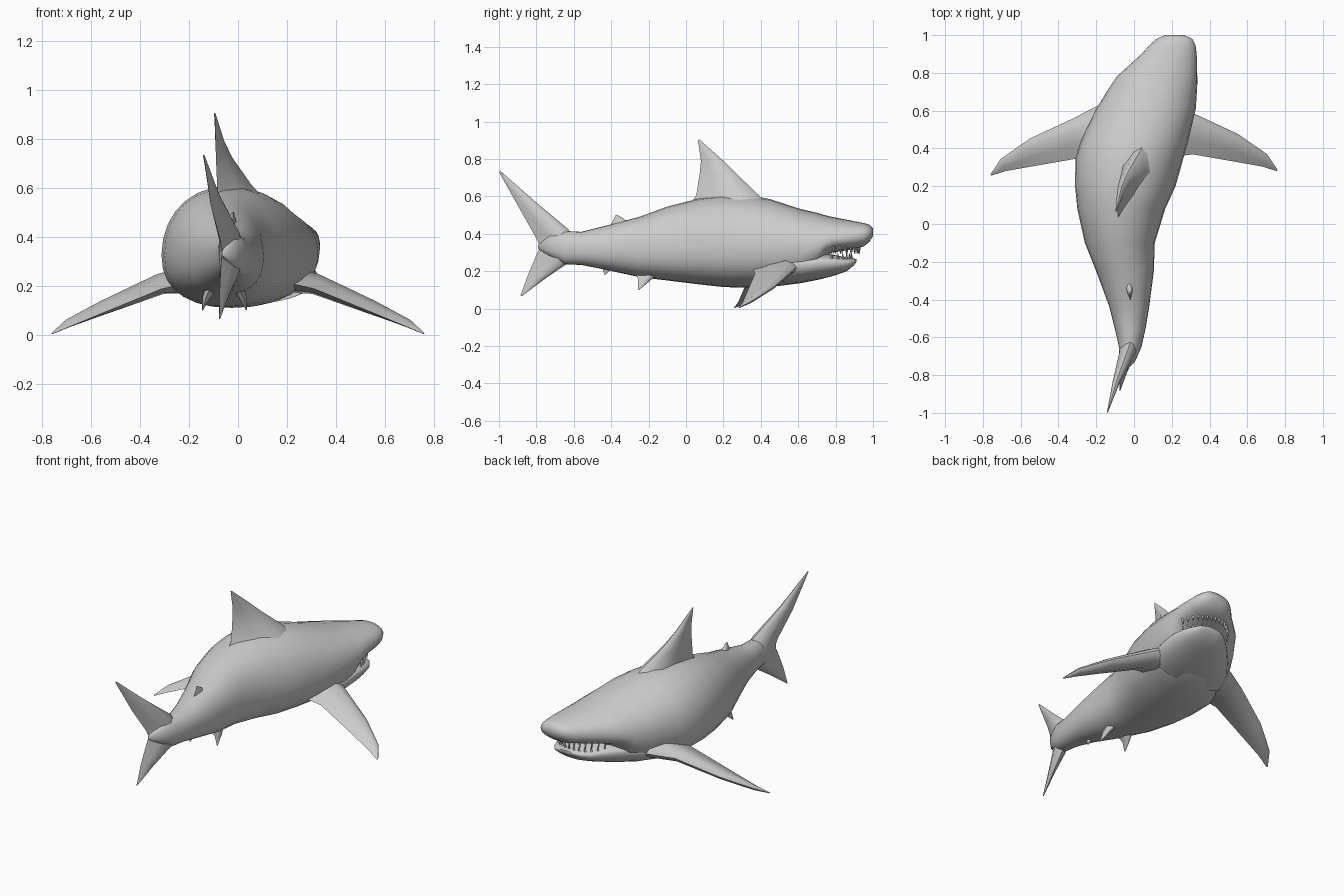
import bpy, bmesh, math
from mathutils import Vector


def skin(name, rings):
    """Skin a series of equal closed rings into one capped, smooth object."""
    bm = bmesh.new()
    loops = [[bm.verts.new(p) for p in ring] for ring in rings]
    n = len(loops[0])
    for a, b in zip(loops, loops[1:]):
        for i in range(n):
            j = (i + 1) % n
            bm.faces.new((a[i], a[j], b[j], b[i]))
    bm.faces.new(loops[0])
    bm.faces.new(loops[-1])
    bmesh.ops.recalc_face_normals(bm, faces=bm.faces)
    return finish(name, bm)


def finish(name, bm):
    mesh = bpy.data.meshes.new(name)
    bm.to_mesh(mesh)
    bm.free()
    ob = bpy.data.objects.new(name, mesh)
    bpy.context.collection.objects.link(ob)
    bpy.ops.object.select_all(action='DESELECT')
    ob.select_set(True)
    bpy.context.view_layer.objects.active = ob
    bpy.ops.object.shade_smooth_by_angle(angle=math.radians(50))
    return ob


def section(y, xl, xr, zb, zm, zt, n=28):
    """Rounded cross-section: elliptical back, flatter belly."""
    pts = []
    for i in range(n):
        a = 2 * math.pi * i / n
        c, s = math.cos(a), math.sin(a)
        e = 0.96 if s > 0 else 0.86
        x = (xl + xr) / 2 + (xr - xl) / 2 * math.copysign(abs(c) ** e, c)
        z = zm + (zt - zm if s > 0 else zm - zb) * math.copysign(abs(s) ** e, s)
        pts.append((x, y, z))
    return pts


PROFILE = [(0, 0), (.07, .5), (.3, 1), (.65, .6), (1, 0), (.65, -.6), (.3, -1), (.07, -.5)]


def fin(name, stations):
    """Fin from (leading point, trailing point, thickness) stations."""
    st = [(Vector(a), Vector(b), t) for a, b, t in stations]
    span = (st[-1][0] + st[-1][1]) - (st[0][0] + st[0][1])
    nrm = (st[0][1] - st[0][0]).cross(span).normalized()
    return skin(name, [[a.lerp(b, u) + nrm * (w * t / 2) for u, w in PROFILE]
                       for a, b, t in st])


# Body with upper head: y, left x, right x, bottom z, widest z, top z
body = [
    (-.79, -.065, -.055, .32, .33, .34), (-.73, -.075, .005, .28, .33, .39),
    (-.65, -.08, .04, .237, .325, .415), (-.56, -.10, .06, .233, .32, .41),
    (-.44, -.13, .08, .21, .32, .44), (-.25, -.20, .105, .168, .32, .49),
    (-.10, -.26, .11, .15, .32, .545), (.08, -.30, .165, .128, .325, .59),
    (.20, -.312, .22, .115, .325, .605), (.35, -.31, .262, .11, .325, .603),
    (.45, -.278, .29, .115, .33, .585), (.61, -.20, .327, .135, .335, .533),
    (.70, -.145, .333, .20, .34, .512), (.74, -.118, .335, .275, .355, .50),
    (.78, -.092, .335, .298, .37, .49), (.90, .04, .332, .318, .385, .467),
    (.95, .085, .325, .332, .392, .457), (.98, .12, .31, .355, .40, .449),
    (1.0, .165, .265, .388, .405, .428)]
skin("body", [section(*s) for s in body])

# Lower jaw
jaw = [(.52, -.22, .295, .128, .23, .29), (.62, -.165, .315, .137, .24, .295),
       (.72, -.085, .322, .157, .25, .298), (.80, -.01, .315, .178, .25, .285),
       (.86, .05, .30, .20, .245, .272), (.895, .095, .275, .228, .25, .268),
       (.912, .14, .235, .25, .257, .264)]
skin("lower_jaw", [section(*s) for s in jaw])

# Dorsal fin
fin("dorsal_fin", [
    ((.06, .44, .55), (-.08, .00, .53), .19), ((.035, .39, .605), (-.085, .055, .605), .12),
    ((-.035, .27, .72), (-.09, .073, .72), .06), ((-.065, .20, .79), (-.092, .08, .79), .035),
    ((-.095, .07, .905), (-.095, .064, .90), .006)])

# Tail fin
fin("tail_fin", [
    ((-.14, -.992, .735), (-.14, -1.0, .73), .006), ((-.085, -.81, .575), (-.11, -.885, .525), .04),
    ((-.02, -.63, .425), (-.07, -.80, .375), .085), ((-.015, -.59, .33), (-.065, -.78, .33), .10),
    ((-.015, -.64, .237), (-.07, -.80, .285), .075), ((-.045, -.76, .155), (-.075, -.845, .18), .035),
    ((-.075, -.88, .065), (-.075, -.885, .07), .006)])

# Pectoral fins, mirrored with a slight lead on the right side
pectoral = [
    ((.17, .65, .235), (.19, .34, .215), .12), ((.32, .572, .215), (.31, .357, .188), .085),
    ((.55, .465, .12), (.55, .315, .09), .058), ((.705, .357, .05), (.68, .292, .036), .032),
    ((.76, .275, .006), (.755, .268, .004), .006)]
for side, name in ((1, "right"), (-1, "left")):
    def place(p):
        return (side * p[0], p[1] + side * .012, p[2])
    fin(name + "_pectoral_fin", [(place(a), place(b), t) for a, b, t in pectoral])

# Small fins: second dorsal, anal and the pelvic pair
fin("second_dorsal_fin", [
    ((-.03, -.27, .45), (-.02, -.42, .42), .05), ((-.025, -.33, .477), (-.02, -.395, .46), .03),
    ((-.02, -.37, .502), (-.02, -.375, .50), .005)])
fin("anal_fin", [
    ((-.025, -.36, .24), (-.025, -.47, .245), .04), ((-.025, -.40, .21), (-.025, -.445, .21), .022),
    ((-.025, -.432, .178), (-.025, -.436, .18), .004)])
for side, name in ((1, "right"), (-1, "left")):
    x = -.055
    fin(name + "_pelvic_fin", [
        ((x + side * .05, -.13, .20), (x + side * .05, -.28, .21), .06),
        ((x + side * .075, -.19, .15), (x + side * .075, -.255, .155), .03),
        ((x + side * .09, -.25, .10), (x + side * .09, -.257, .104), .005)])


# Teeth along a curved arc around each jaw
def teeth(name, ends, ctrl_y, z_base, z_tip, count):
    bm = bmesh.new()
    a, d = Vector(ends[0]), Vector(ends[1])
    b, c = Vector((.10, ctrl_y)), Vector((.28, ctrl_y))
    for i in range(count):
        t = i / (count - 1)
        p = a * (1-t)**3 + b * 3*t*(1-t)**2 + c * 3*t*t*(1-t) + d * t**3
        base = bm.verts.new((p.x, p.y, z_tip))
        ring = [bm.verts.new((p.x + .012 * math.cos(k * math.pi / 2),
                              p.y + .012 * math.sin(k * math.pi / 2), z_base)) for k in range(4)]
        for k in range(4):
            bm.faces.new((base, ring[k], ring[(k + 1) % 4]))
        bm.faces.new(ring)
    bmesh.ops.recalc_face_normals(bm, faces=bm.faces)
    finish(name, bm)


teeth("upper_teeth", ((-.01, .80), (.305, .79)), .97, .345, .288, 15)
teeth("lower_teeth", ((.01, .78), (.295, .78)), .92, .25, .30, 13)
